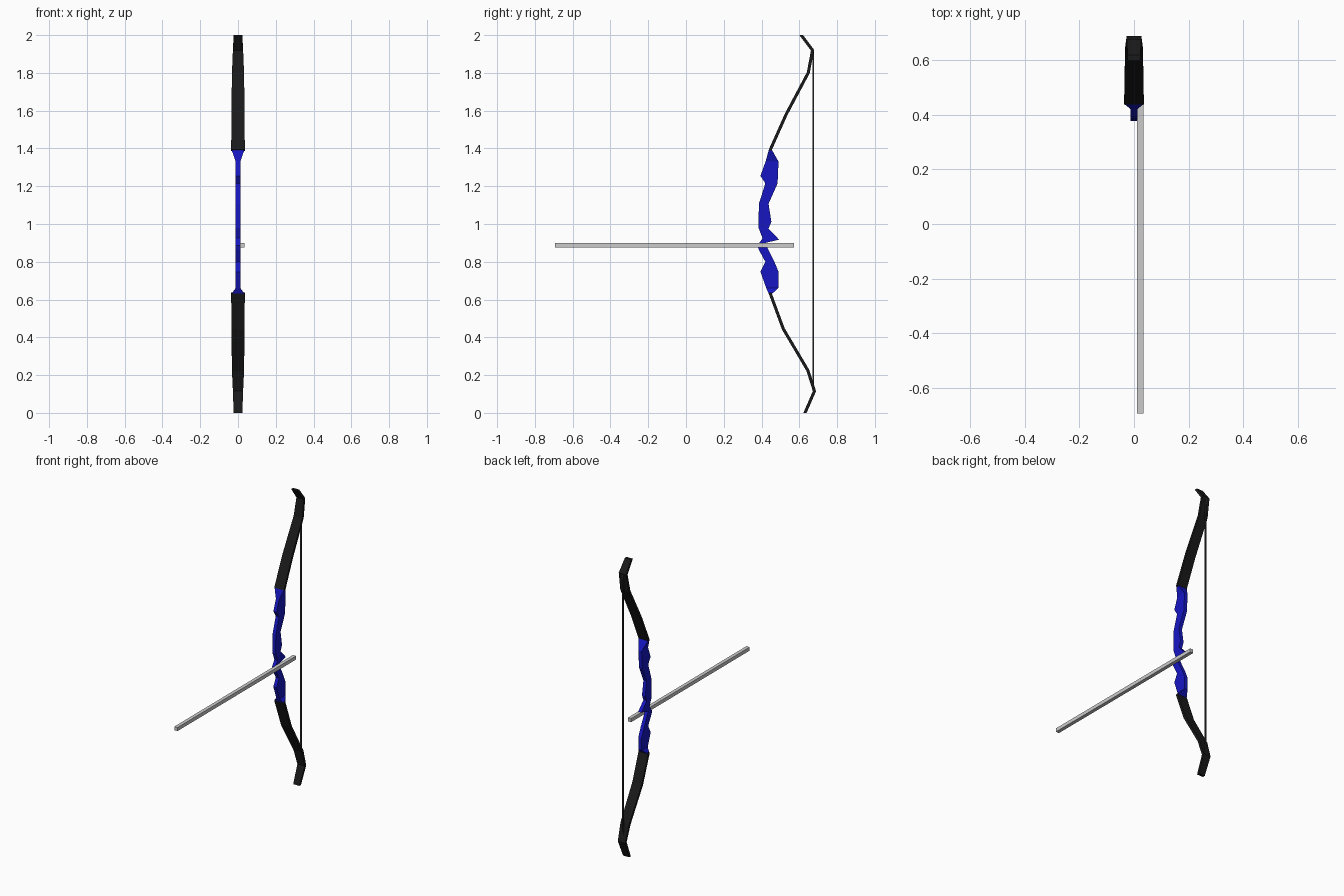
import bpy, bmesh
from mathutils import Vector

if "Cube" in bpy.data.objects:
    bpy.data.objects.remove(bpy.data.objects["Cube"])


def material(name, rgb):
    m = bpy.data.materials.new(name)
    m.diffuse_color = (*rgb, 1)
    m.use_nodes = True
    m.node_tree.nodes["Principled BSDF"].inputs["Base Color"].default_value = m.diffuse_color
    return m


black = material("black", (0.01, 0.01, 0.01))
blue = material("blue", (0.008, 0.008, 0.55))
dark = material("dark_grey", (0.03, 0.03, 0.03))


def loft(name, stations, mat):
    """Skin rectangles given as (front_y, front_z, back_y, back_z, half_width)."""
    bm = bmesh.new()
    rings = [[bm.verts.new(p) for p in ((-w, fy, fz), (w, fy, fz), (w, by, bz), (-w, by, bz))]
             for fy, fz, by, bz, w in stations]
    for a, b in zip(rings, rings[1:]):
        for i in range(4):
            j = (i + 1) % 4
            bm.faces.new((a[i], a[j], b[j], b[i]))
    bm.faces.new(rings[0])
    bm.faces.new(rings[-1])
    bmesh.ops.recalc_face_normals(bm, faces=bm.faces)
    me = bpy.data.meshes.new(name)
    bm.to_mesh(me)
    bm.free()
    me.materials.append(mat)
    ob = bpy.data.objects.new(name, me)
    bpy.context.collection.objects.link(ob)


def limb(name, path, flat_end):
    """Thin tapering strip with mitred bends along a (y, z) path."""
    widths = (0.036, 0.035, 0.032, 0.027, 0.023)
    t = 0.008
    pts = [Vector(p) for p in path]
    stations = []
    for i, p in enumerate(pts):
        d0 = (pts[i] - pts[i - 1]).normalized() if i else (pts[1] - pts[0]).normalized()
        d1 = (pts[i + 1] - pts[i]).normalized() if i < len(pts) - 1 else d0
        d = (d0 + d1).normalized()
        n = Vector((d.y, -d.x)) * (t / d.dot(d0))
        if i == len(pts) - 1:                      # tip is cut level
            n = Vector((t / d.y, 0))
        stations.append((p.x - n.x, p.y - n.y, p.x + n.x, p.y + n.y, widths[i]))
    loft(name, stations, black)


def box(name, size, centre, mat=None):
    bpy.ops.mesh.primitive_cube_add(size=1, location=centre)
    ob = bpy.context.object
    ob.name = name
    ob.scale = size
    if mat:
        ob.data.materials.append(mat)


# Limbs
limb("upper_limb", [(.445, 1.39), (.53, 1.58), (.647, 1.80), (.67, 1.92), (.61, 2.0)], True)
limb("lower_limb", [(.445, .635), (.515, .445), (.645, .225), (.68, .115), (.63, 0)], True)

# Carved riser with grip, flaring to the limb width at both ends
n = 0.012
loft("riser", [
    (.440, 1.398, .452, 1.398, .036), (.421, 1.33, .490, 1.33, n),
    (.394, 1.255, .487, 1.27, n), (.420, 1.215, .485, 1.215, n),
    (.386, 1.107, .437, 1.107, n), (.384, 1.012, .452, 1.012, n),
    (.384, .98, .437, .975, n), (.405, .925, .493, .917, n),
    (.378, .885, .420, .90, n), (.385, .865, .435, .865, n),
    (.420, .80, .468, .80, n), (.394, .747, .490, .747, n),
    (.425, .66, .490, .662, n), (.440, .627, .452, .627, .036)], blue)

# String
box("bow_string", (.008, .008, 1.79), (0, .673, 1.022), dark)

# Square arrow shaft resting beside the riser
box("arrow", (.024, 1.265, .024), (.023, -.062, .888))
